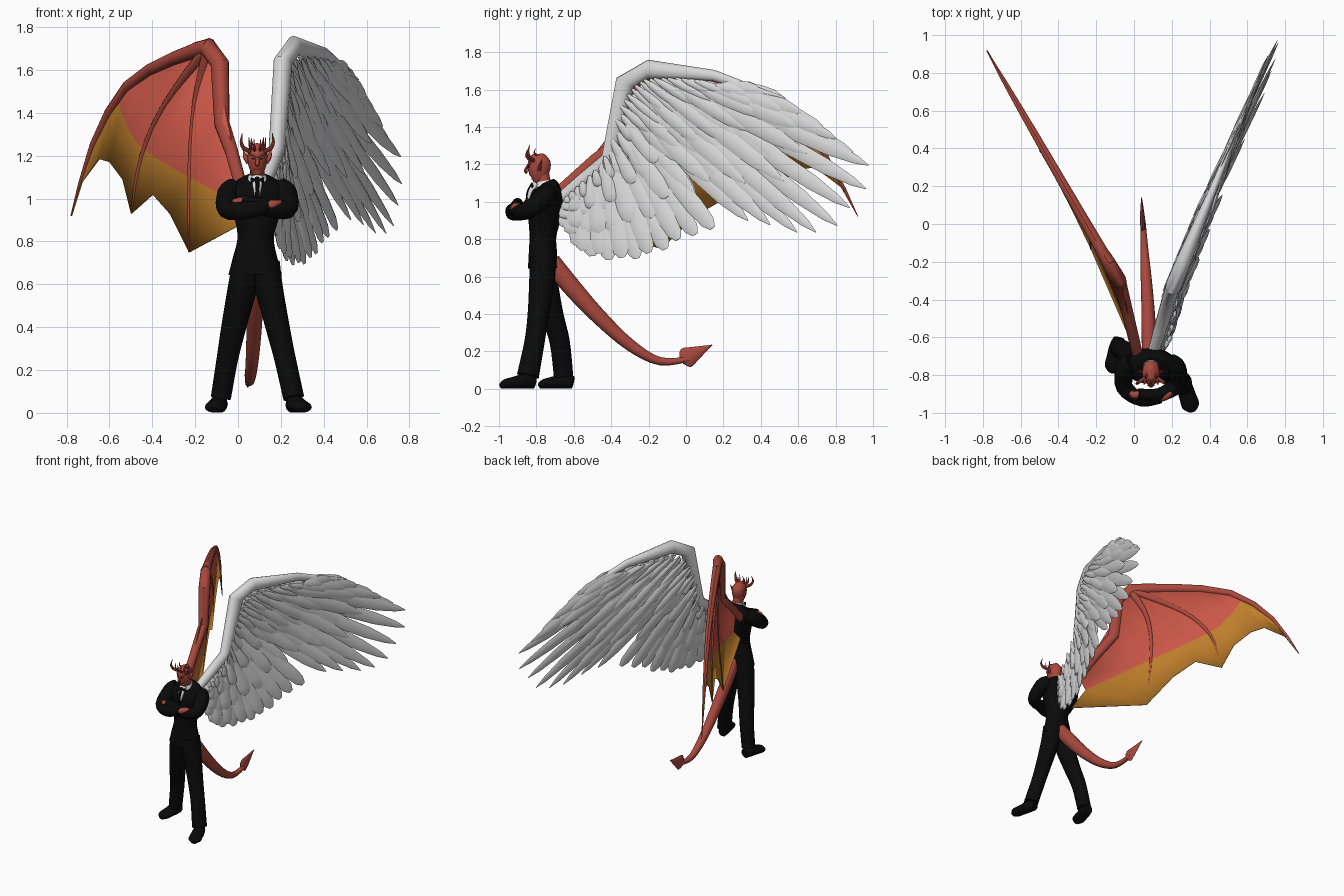
import bpy, bmesh, math, random
from mathutils import Vector

random.seed(4)
V = Vector


def material(name, r, g, b):
    m = bpy.data.materials.new(name)
    m.diffuse_color = (r, g, b, 1)
    return m


RED = material("red_skin", 0.40, 0.066, 0.046)
MEMBRANE = material("membrane_red", 0.60, 0.096, 0.064)
GOLD = material("membrane_gold", 0.52, 0.21, 0.024)
WHITE = material("feather_white", 0.68, 0.68, 0.68)
BLACK = material("suit_black", 0.003, 0.003, 0.0034)
SHIRT = material("shirt_white", 0.8, 0.8, 0.8)


def finish(name, bm, mats, angle=40):
    bmesh.ops.recalc_face_normals(bm, faces=bm.faces)
    me = bpy.data.meshes.new(name)
    bm.to_mesh(me)
    bm.free()
    for m in mats:
        me.materials.append(m)
    ob = bpy.data.objects.new(name, me)
    bpy.context.collection.objects.link(ob)
    bpy.ops.object.select_all(action='DESELECT')
    ob.select_set(True)
    bpy.context.view_layer.objects.active = ob
    bpy.ops.object.shade_smooth_by_angle(angle=math.radians(angle))
    return ob


def skin(bm, rings):
    """Bridge rings of points into a closed tube."""
    rows = [[bm.verts.new(p) for p in r] for r in rings]
    n = len(rows[0])
    for a, b in zip(rows, rows[1:]):
        for i in range(n):
            bm.faces.new((a[i], a[(i + 1) % n], b[(i + 1) % n], b[i]))
    bm.faces.new(rows[0])
    bm.faces.new(rows[-1])


def spline(pts, steps):
    """Smooth curve through the control tuples."""
    out = []
    for i in range(len(pts) - 1):
        p0, p1, p2 = pts[max(i - 1, 0)], pts[i], pts[i + 1]
        p3 = pts[min(i + 2, len(pts) - 1)]
        for k in range(steps):
            t = k / steps
            out.append([0.5 * (2 * b + (c - a) * t + (2 * a - 5 * b + 4 * c - d) * t * t
                               + (3 * b - a - 3 * c + d) * t ** 3)
                        for a, b, c, d in zip(p0, p1, p2, p3)])
    return out + [list(pts[-1])]


def sweep(name, pts, ref, mat, sides=14, steps=4):
    """Tube through (x, y, z, a, b); b is the radius along ref, a is across it."""
    c = spline(pts, steps)
    ref, bm, rings = V(ref), bmesh.new(), []
    for i, p in enumerate(c):
        t = (V(c[min(i + 1, len(c) - 1)][:3]) - V(c[max(i - 1, 0)][:3])).normalized()
        s = ref.cross(t).normalized()
        u = t.cross(s)
        a, b = max(p[3], .002), max(p[4], .002)
        rings.append([V(p[:3]) + s * a * math.cos(q) + u * b * math.sin(q)
                      for q in (2 * math.pi * k / sides for k in range(sides))])
    skin(bm, rings)
    return finish(name, bm, [mat])


X, Y, Z = (1, 0, 0), (0, 1, 0), (0, 0, 1)

# Suit: jacket, trousers, sleeves, shoes
sweep("jacket", [(.08, -.765, .645, .125, .08), (.08, -.765, .72, .105, .076),
                 (.083, -.765, .82, .085, .072), (.087, -.755, .93, .11, .09),
                 (.09, -.745, 1.02, .135, .09), (.09, -.74, 1.075, .11, .068),
                 (.09, -.75, 1.105, .045, .045)], Y, BLACK, 20)
sweep("left_trouser", [(.045, -.765, .70, .07, .07), (.02, -.755, .58, .068, .07),
                       (-.02, -.715, .4, .058, .06), (-.05, -.675, .25, .05, .055),
                       (-.08, -.655, .07, .047, .053)], Y, BLACK)
sweep("right_trouser", [(.125, -.765, .70, .07, .07), (.145, -.77, .58, .065, .07),
                        (.185, -.79, .4, .056, .058), (.22, -.81, .25, .05, .055),
                        (.26, -.845, .07, .049, .06)], Y, BLACK)
sweep("left_sleeve", [(-.01, -.735, 1.05, .05, .05), (-.045, -.765, 1.02, .052, .055),
                      (-.05, -.865, .95, .045, .045), (.04, -.93, .945, .036, .042),
                      (.14, -.92, .965, .03, .032)], Z, BLACK)
sweep("right_sleeve", [(.19, -.735, 1.05, .05, .05), (.225, -.765, 1.02, .052, .055),
                       (.228, -.85, .95, .045, .045), (.13, -.905, .96, .036, .042),
                       (.02, -.90, .99, .03, .032)], Z, BLACK)
for name, heel, toe in (("left_shoe", (-.08, -.605), (-.115, -.785)),
                        ("right_shoe", (.25, -.81), (.31, -.99))):
    rings = []
    for t, w, h in ((0, .03, .034), (.25, .042, .042), (.55, .045, .034), (.85, .046, .026), (1, .02, .014)):
        rings.append((heel[0] + (toe[0] - heel[0]) * t, heel[1] + (toe[1] - heel[1]) * t, h, w, h))
    sweep(name, rings, Z, BLACK)

# Shirt collar, shirt front and tie
sweep("shirt_collar", [(.09, -.755, 1.085, .05, .05), (.09, -.76, 1.112, .039, .041)], Y, SHIRT)
sweep("shirt_front", [(.09, -.80, 1.10, .028, .02), (.09, -.83, 1.05, .02, .016),
                      (.09, -.84, 1.0, .01, .01)], Y, SHIRT)
sweep("tie", [(.09, -.815, 1.095, .014, .014), (.09, -.845, 1.05, .009, .008),
              (.09, -.85, .99, .012, .008)], Y, BLACK, 8)
sweep("bow", [(.06, -.82, 1.085, .004, .014), (.09, -.825, 1.085, .008, .006),
              (.12, -.82, 1.085, .004, .014)], Z, BLACK, 8)

# Head, face and hands
sweep("neck", [(.09, -.755, 1.07, .034, .036), (.09, -.77, 1.16, .034, .038)], Y, RED)
sweep("head", [(.09, -.815, 1.108, .012, .015), (.09, -.802, 1.122, .028, .038),
               (.09, -.79, 1.155, .042, .056), (.09, -.785, 1.195, .047, .063),
               (.09, -.782, 1.23, .041, .055), (.09, -.778, 1.252, .022, .032),
               (.09, -.778, 1.258, .003, .003)], Y, RED, 18)
sweep("nose", [(.09, -.845, 1.195, .006, .006), (.09, -.858, 1.165, .011, .009),
               (.09, -.848, 1.155, .008, .006)], Y, RED, 8)
sweep("left_hand", [(.13, -.92, .963, .022, .022), (.165, -.91, .972, .024, .023),
                    (.2, -.89, .98, .012, .014)], Z, RED, 10)
sweep("right_hand", [(.03, -.90, .987, .02, .022), (.0, -.905, .985, .02, .02),
                     (-.02, -.89, .985, .012, .014)], Z, RED, 10)
for side, s in (("left", -1), ("right", 1)):
    def fx(d):
        return .09 + s * d
    sweep(side + "_eye", [(fx(.012), -.844, 1.184, .003, .004), (fx(.026), -.837, 1.188, .003, .003)],
          Z, BLACK, 6)
    sweep(side + "_brow", [(fx(.006), -.848, 1.192, .006, .006), (fx(.035), -.832, 1.207, .005, .005)],
          Z, RED, 6)
    sweep(side + "_ear", [(fx(.042), -.785, 1.165, .008, .01), (fx(.055), -.78, 1.195, .012, .008),
                          (fx(.066), -.77, 1.225, .001, .001)], Y, RED, 8)
    # Curved horns and small crown spikes
    sweep(side + "_horn", [(fx(.03), -.815, 1.22, .012, .012), (fx(.062), -.835, 1.235, .010, .010),
                           (fx(.075), -.845, 1.265, .007, .007), (fx(.07), -.835, 1.305, .001, .001)],
          Y, RED, 8)
    for k, (d, y, z, h) in enumerate(((.012, -.835, 1.225, .05), (.03, -.825, 1.23, .055), (.022, -.79, 1.245, .04))):
        sweep("%s_spike_%d" % (side, k), [(fx(d), y, z, .008, .008), (fx(d * 1.2), y - .02, z + h * .4, .005, .005),
                                          (fx(d * 1.3), y - .015, z + h, .001, .001)], Y, RED, 7)

# Tail with a spade tip
sweep("tail", [(.085, -.72, .68, .05, .04), (.08, -.62, .555, .05, .04), (.075, -.47, .39, .042, .036),
               (.065, -.30, .235, .032, .03), (.055, -.14, .148, .022, .022),
               (.047, .02, .16, .014, .014)], X, RED)
sweep("tail_tip", [(.047, -.025, .15, .02, .01), (.046, .0, .165, .055, .014),
                   (.044, .05, .19, .038, .012), (.04, .14, .235, .001, .002)], X, RED, 8, 3)


# Bat wing: laid out in the front view, y follows x, the low part bulges outward
def bat(x, z):
    y = -.3 - (x + .08) * 3.5 if x > -.08 else -.3 - (x + .08) / .574
    return (x, y - .17 * max(0, 1.3 - z) * min(1, (x + .78) / .4), z)


def bone(name, pts, steps=4):
    sweep(name, [bat(x, z) + (r, r * .85) for x, z, r in pts], (.87, .5, 0), RED, 10, steps)


bone("bat_arm", [(.025, 1.02, .033), (-.03, 1.22, .036), (-.075, 1.35, .042), (-.085, 1.63, .05),
                 (-.14, 1.705, .045), (-.2, 1.7, .03)], 1)
bone("bat_finger_1", [(-.13, 1.71, .04), (-.3, 1.655, .032), (-.52, 1.525, .024),
                      (-.68, 1.25, .015), (-.78, .92, .002)], 2)
bone("bat_finger_2", [(-.15, 1.69, .03), (-.34, 1.44, .016), (-.45, 1.2, .012), (-.5, .93, .003)])
bone("bat_finger_3", [(-.14, 1.69, .03), (-.2, 1.45, .016), (-.225, 1.15, .012), (-.23, .75, .003)])

TOP = [(.0, 1.1), (-.07, 1.45), (-.12, 1.68), (-.2, 1.69), (-.35, 1.62), (-.45, 1.57),
       (-.52, 1.53), (-.57, 1.47), (-.67, 1.27), (-.78, .92)]
MID = [(-.02, .985), (-.225, 1.10), (-.31, 1.145), (-.4, 1.2), (-.475, 1.26), (-.52, 1.34),
       (-.55, 1.42), (-.57, 1.47), (-.67, 1.27), (-.78, .92)]
LOW = [(.01, .88), (-.23, .75), (-.32, .93), (-.4, 1.02), (-.5, .93), (-.54, 1.09),
       (-.6, 1.17), (-.65, 1.185), (-.73, 1.08), (-.78, .92)]
bm = bmesh.new()
for upper, lower, idx in ((TOP, MID, 0), (MID, LOW, 1)):
    for i in range(len(upper) - 1):
        quad = [upper[i], upper[i + 1], lower[i + 1], lower[i]]
        quad = [p for k, p in enumerate(quad) if p not in quad[:k]]
        if len(quad) > 2:
            bm.faces.new([bm.verts.new(bat(*p)) for p in quad]).material_index = idx
bmesh.ops.remove_doubles(bm, verts=bm.verts, dist=.0005)
wing = finish("bat_membrane", bm, [MEMBRANE, GOLD])
wing.modifiers.new("thickness", 'SOLIDIFY').thickness = .006


# Feathered wing: laid out in the side view, x follows y, low feathers splay outward
def plume(y, z, off=0, splay=.13):
    x = .2 + (y + .35) * (.3 if y < -.35 else .41) + splay * max(0, 1.3 - z)
    return V((x, y, z)) + V((.925, -.38, 0)) * off


sweep("feather_arm", [tuple(plume(y, z, 0, 0)) + (a, b) for y, z, a, b in (
    (-.67, 1.02, .03, .03), (-.56, 1.11, .036, .034), (-.41, 1.23, .045, .038), (-.325, 1.64, .055, .042),
    (-.2, 1.71, .05, .04), (.15, 1.675, .03, .022), (.4, 1.59, .018, .014), (.53, 1.555, .004, .004))],
    (.925, -.38, 0), WHITE, 12, 1)

ROOT = [(-.62, 1.03), (-.55, 1.1), (-.46, 1.18), (-.4, 1.28), (-.36, 1.42), (-.33, 1.52), (-.28, 1.6),
        (-.22, 1.65), (-.15, 1.66), (-.05, 1.66), (.05, 1.65), (.12, 1.64), (.18, 1.64)]
TIP = [(-.64, .86), (-.55, .72), (-.42, .69), (-.2, .70), (.03, .82), (.33, .90), (.56, .84),
       (.75, .83), (.92, .96), (1.0, 1.18), (.84, 1.31), (.71, 1.42), (.53, 1.54)]


def along(pts, t):
    f = t * (len(pts) - 1)
    i = min(int(f), len(pts) - 2)
    return V(pts[i]).lerp(V(pts[i + 1]), f - i)


POINTED = ((0, .3), (.2, .75), (.5, 1), (.75, .9), (.92, .5), (1, .06))
BLUNT = ((0, .3), (.2, .7), (.5, .95), (.75, 1.05), (.93, .85), (1, .35))


def feather(bm, base, tip, w, off, outline):
    d = tip - base
    side = V((-d.y, d.x)).normalized()
    rings = []
    for u, k in outline:
        ring = []
        for q in range(6):
            p = base + d * u + side * w * k * math.cos(q * math.pi / 3)
            ring.append(plume(p.x, p.y, off * (1 - .5 * u) + .011 * k * math.sin(q * math.pi / 3)))
        rings.append(ring)
    skin(bm, rings)


# Rows: start and end across the wing, range along it, count, half width, offset
for name, s0, s1, t0, t1, n, w, off in (
        ("primary_feathers", .2, 1, 5 / 12, 1, 13, .046, 0),
        ("secondary_feathers", .2, 1, 0, 4.4 / 12, 14, .046, 0),
        ("long_coverts", .15, .72, 0, 1, 22, .046, .015),
        ("middle_coverts", .08, .46, 0, .97, 25, .036, .027),
        ("small_coverts", .0, .24, 0, .85, 28, .024, .036)):
    for face in ((1, -1) if off else (1,)):
        bm = bmesh.new()
        for i in range(n):
            t = t0 + (t1 - t0) * i / (n - 1)
            a, b = along(ROOT, t), along(TIP, t)
            end = s1 - (random.uniform(0, .07) if i % 2 else 0)
            feather(bm, a.lerp(b, s0), a.lerp(b, end), w, off * face + (.006 if i % 2 else -.006),
                    BLUNT if t < .38 else POINTED)
        finish(name + ("_outer" if face > 0 else "_inner"), bm, [WHITE])
